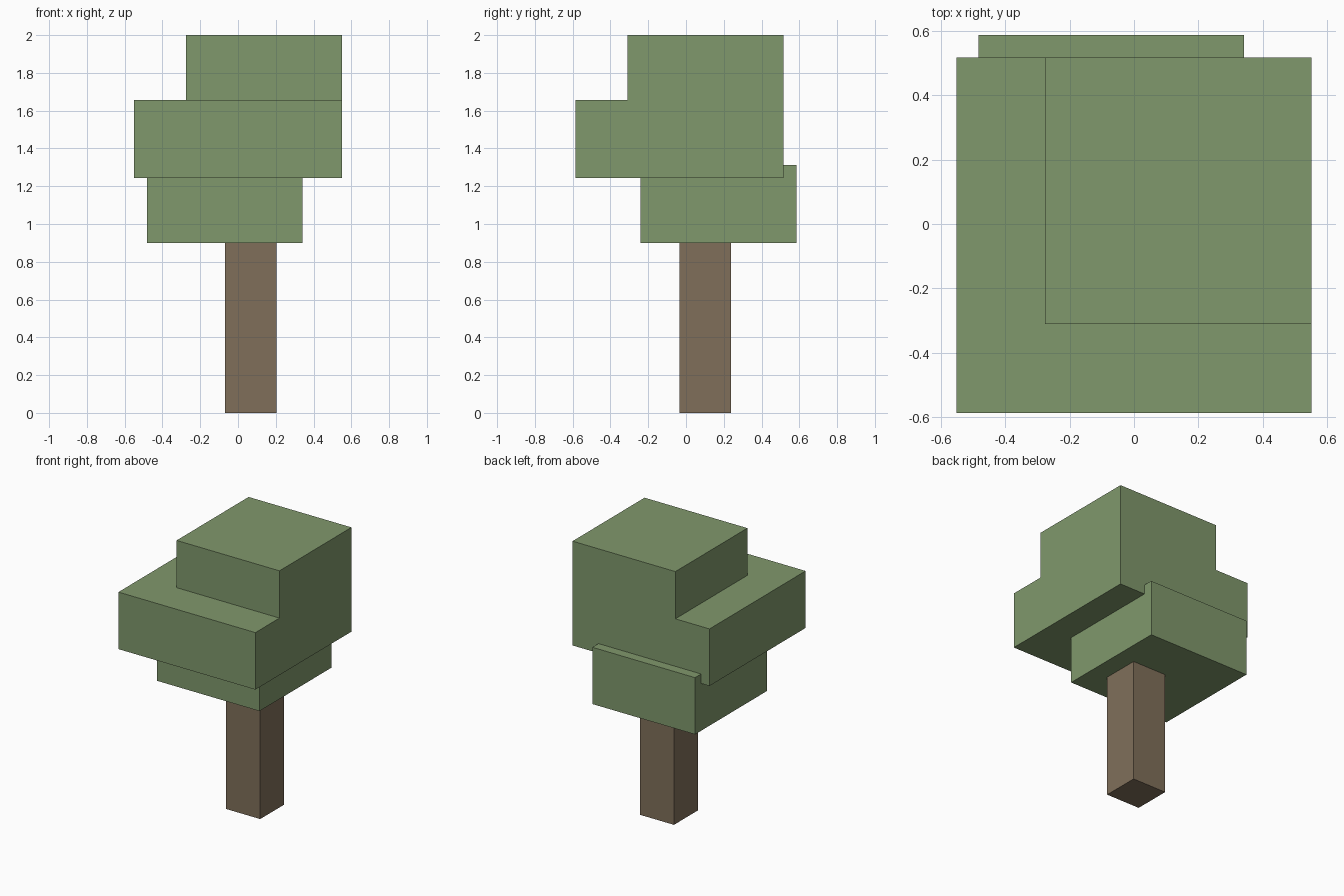
import bpy
from mathutils import Vector

cube = bpy.data.objects.get("Cube")
if cube:
    bpy.data.objects.remove(cube, do_unlink=True)


def make_material(name, rgb):
    mat = bpy.data.materials.new(name)
    mat.use_nodes = True
    mat.diffuse_color = (*rgb, 1)
    mat.node_tree.nodes["Principled BSDF"].inputs["Base Color"].default_value = (*rgb, 1)
    return mat


def box(name, low, high, mat):
    """Add a box that spans two opposite corners."""
    low, high = Vector(low), Vector(high)
    bpy.ops.mesh.primitive_cube_add(size=1, location=(low + high) / 2)
    obj = bpy.context.object
    obj.name = name
    obj.scale = high - low
    bpy.ops.object.transform_apply(location=False, rotation=False, scale=True)
    obj.data.materials.append(mat)
    return obj


leaf_green = make_material("leaf green", (0.216, 0.314, 0.150))
bark_brown = make_material("bark brown", (0.216, 0.159, 0.102))

# Square trunk
box("trunk", (-0.07, -0.035, 0), (0.203, 0.238, 0.9), bark_brown)

# Three stacked, offset blocks of foliage
box("lower_foliage", (-0.483, -0.242, 0.9), (0.342, 0.586, 1.312), leaf_green)
box("middle_foliage", (-0.55, -0.586, 1.243), (0.55, 0.516, 1.657), leaf_green)
box("upper_foliage", (-0.276, -0.31, 1.657), (0.55, 0.516, 2), leaf_green)
